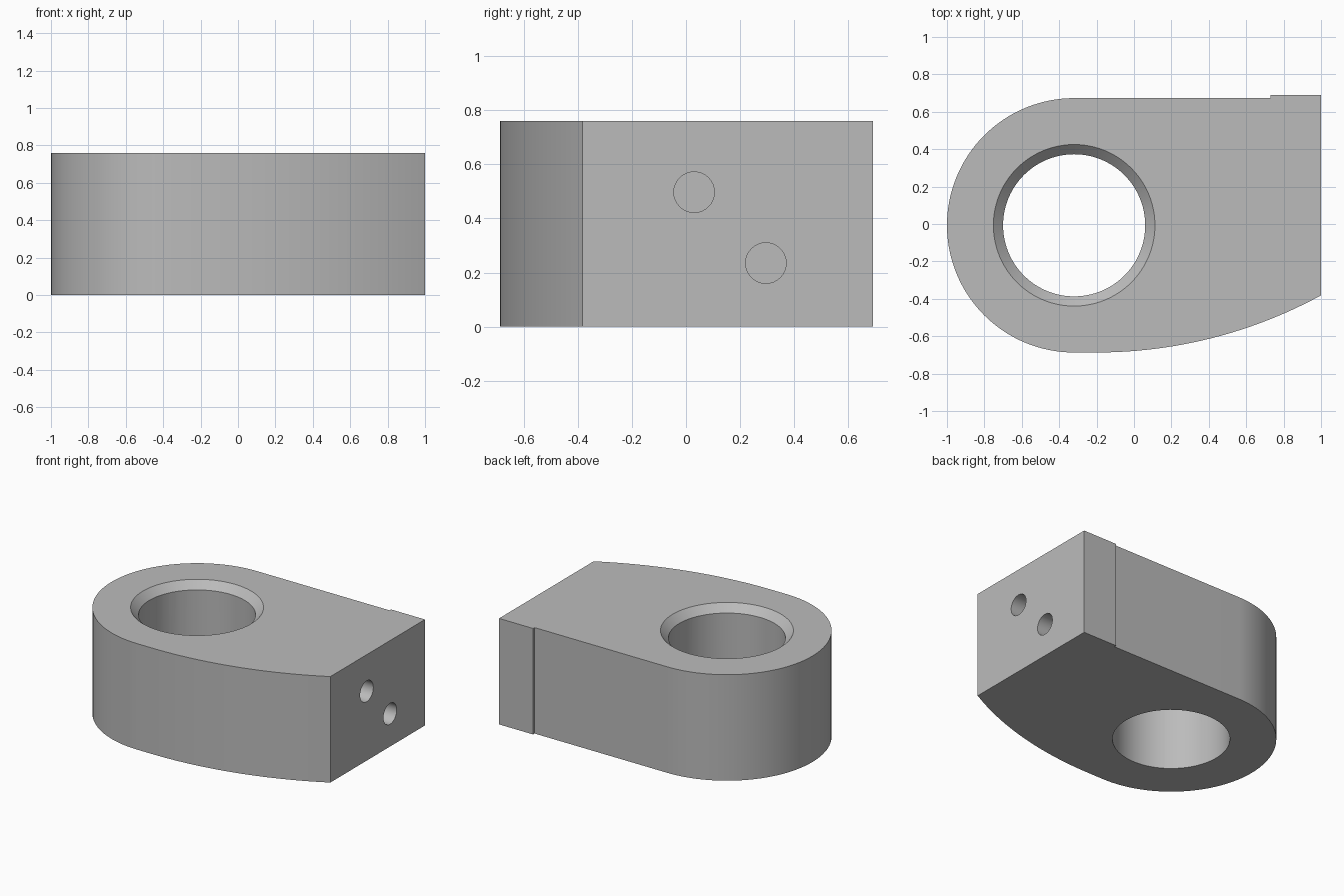
import bpy, bmesh, math
from mathutils import Matrix

if "Cube" in bpy.data.objects:
    bpy.data.objects.remove(bpy.data.objects["Cube"], do_unlink=True)

HEIGHT = 0.76
CX, CY, R = -0.32, -0.007, 0.68      # rounded end
BORE, RIM = 0.38, 0.432              # through bore and its chamfer

grey = bpy.data.materials.new("machined grey")
grey.use_nodes = True
colour = (0.5, 0.5, 0.5, 1)
grey.diffuse_color = colour
grey.node_tree.nodes["Principled BSDF"].inputs["Base Color"].default_value = colour


def make_object(name, bm):
    bmesh.ops.recalc_face_normals(bm, faces=bm.faces)
    mesh = bpy.data.meshes.new(name)
    bm.to_mesh(mesh)
    bm.free()
    mesh.materials.append(grey)
    obj = bpy.data.objects.new(name, mesh)
    bpy.context.collection.objects.link(obj)
    return obj


def cutter(name, r_low, r_high, depth, matrix, sides):
    bm = bmesh.new()
    bmesh.ops.create_cone(bm, cap_ends=True, segments=sides, radius1=r_low,
                          radius2=r_high, depth=depth, matrix=matrix)
    obj = make_object(name, bm)
    obj.hide_render = True
    return obj


# Outline: rounded end, bowed front side, square end with a raised back pad
outline = []
for i in range(65):
    a = math.pi / 2 + math.pi * i / 64
    outline.append((CX + R * math.cos(a), CY + R * math.sin(a)))
BOW, BOW_X = 2.51, -0.2
sweep = math.asin((1 - BOW_X) / BOW)
for i in range(25):
    a = sweep * i / 24
    outline.append((BOW_X + BOW * math.sin(a), CY - R + BOW * (1 - math.cos(a))))
outline += [(1, 0.69), (0.73, 0.69), (0.73, CY + R)]

# Solid body
bm = bmesh.new()
base = bm.faces.new([bm.verts.new((x, y, 0)) for x, y in outline])
top = bmesh.ops.extrude_face_region(bm, geom=[base])["geom"]
bmesh.ops.translate(bm, vec=(0, 0, HEIGHT),
                    verts=[v for v in top if isinstance(v, bmesh.types.BMVert)])
body = make_object("clamp_block", bm)

# Bore, top chamfer and the two blind holes in the square end
chamfer = RIM - BORE
cutters = [
    cutter("bore_cutter", BORE, BORE, 2,
           Matrix.Translation((CX, CY, HEIGHT / 2)), 96),
    cutter("chamfer_cutter", BORE - chamfer, RIM + chamfer, 4 * chamfer - chamfer,
           Matrix.Translation((CX, CY, HEIGHT)), 96),
]
# Chamfer cone slopes at 45 degrees through the rim at the top face
bpy.data.objects.remove(cutters.pop(), do_unlink=True)
cutters.append(cutter("chamfer_cutter", BORE - chamfer, RIM + chamfer, 3 * chamfer,
                      Matrix.Translation((CX, CY, HEIGHT - chamfer / 2)), 96))
for y, z in ((0.03, 0.497), (0.295, 0.235)):
    place = Matrix.Translation((1, y, z)) @ Matrix.Rotation(math.pi / 2, 4, "Y")
    cutters.append(cutter("end_hole_cutter", 0.075, 0.075, 0.8, place, 32))

bpy.context.view_layer.objects.active = body
for c in cutters:
    mod = body.modifiers.new(c.name, "BOOLEAN")
    mod.operation = "DIFFERENCE"
    mod.solver = "EXACT"
    mod.object = c
    bpy.ops.object.modifier_apply(modifier=mod.name)
    bpy.data.objects.remove(c, do_unlink=True)

bpy.ops.object.select_all(action="DESELECT")
body.select_set(True)
bpy.ops.object.shade_smooth_by_angle(angle=math.radians(25))
